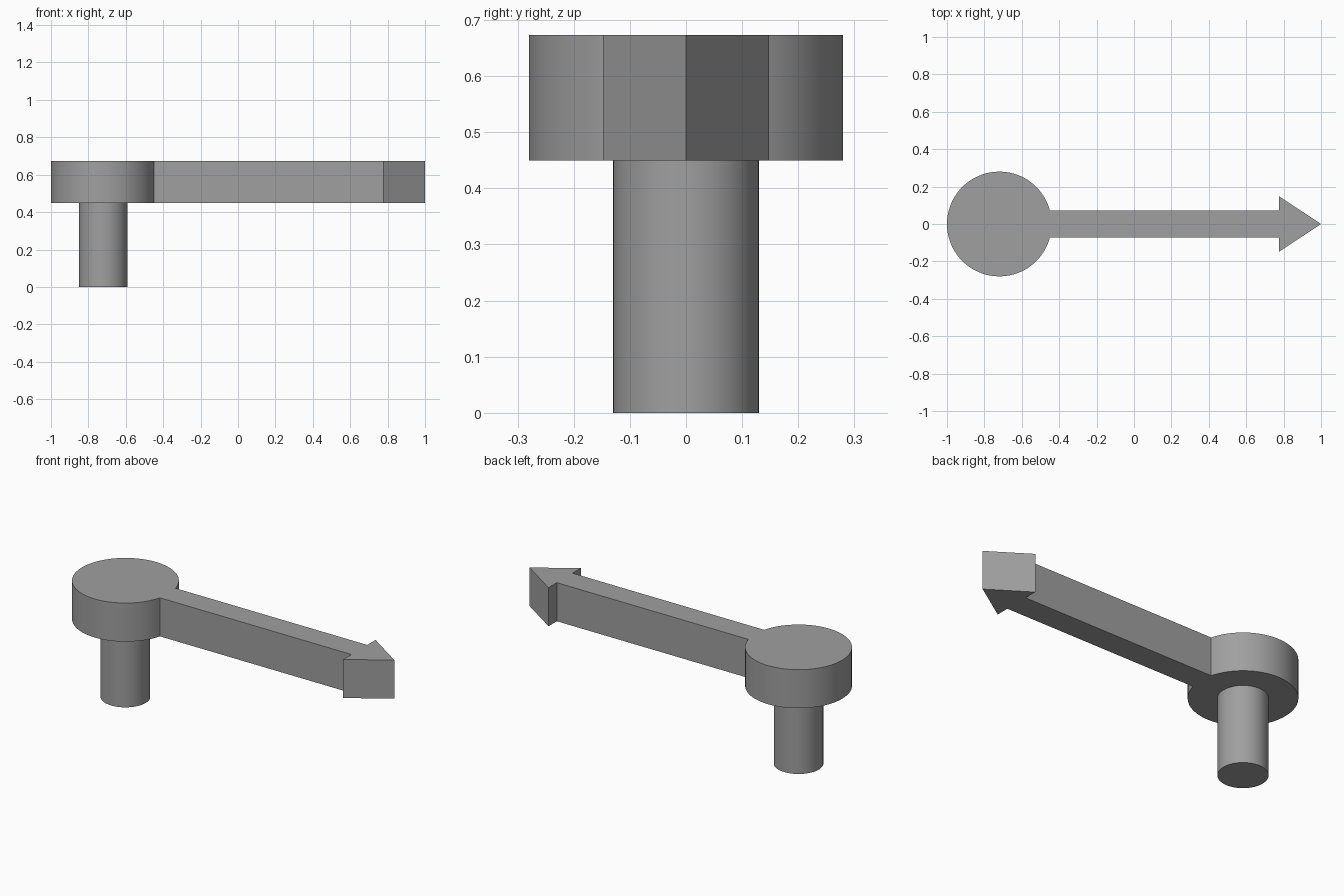
import bpy, bmesh, math

if "Cube" in bpy.data.objects:
    bpy.data.objects.remove(bpy.data.objects["Cube"])

grey = bpy.data.materials.new("mid_grey")
grey.diffuse_color = (0.35, 0.35, 0.35, 1)
grey.use_nodes = True
grey.node_tree.nodes["Principled BSDF"].inputs["Base Color"].default_value = grey.diffuse_color

HUB_X, HUB_R = -0.72, 0.28
ARM_HALF = 0.072
TIP_BASE, TIP_HALF = 0.776, 0.148
Z_SPLIT, Z_TOP = 0.45, 0.673


def extrude_outline(name, points, z0, z1):
    """Closed prism from a flat outline, smooth on curves and sharp at corners."""
    bm = bmesh.new()
    face = bm.faces.new([bm.verts.new((x, y, z0)) for x, y in points])
    out = bmesh.ops.extrude_face_region(bm, geom=[face], use_keep_orig=True)
    for v in out["geom"]:
        if isinstance(v, bmesh.types.BMVert):
            v.co.z = z1
    bmesh.ops.recalc_face_normals(bm, faces=bm.faces[:])
    mesh = bpy.data.meshes.new(name)
    bm.to_mesh(mesh)
    bm.free()
    mesh.materials.append(grey)
    obj = bpy.data.objects.new(name, mesh)
    bpy.context.collection.objects.link(obj)
    bpy.ops.object.select_all(action='DESELECT')
    obj.select_set(True)
    bpy.context.view_layer.objects.active = obj
    bpy.ops.object.shade_smooth_by_angle(angle=math.radians(25))
    return obj


def arc(radius, start, end, steps):
    return [(HUB_X + radius * math.cos(start + (end - start) * i / steps),
             radius * math.sin(start + (end - start) * i / steps))
            for i in range(steps + 1)]


# Pointer handle: round hub, straight arm and arrow tip in one outline
a = math.asin(ARM_HALF / HUB_R)
outline = arc(HUB_R, a, 2 * math.pi - a, 64)
outline += [(TIP_BASE, -ARM_HALF), (TIP_BASE, -TIP_HALF), (1.0, 0.0),
            (TIP_BASE, TIP_HALF), (TIP_BASE, ARM_HALF)]
extrude_outline("pointer_handle", outline, Z_SPLIT, Z_TOP)

# Round shaft under the hub
extrude_outline("shaft", arc(0.13, 0, 2 * math.pi, 64)[:-1], 0.0, Z_SPLIT)
